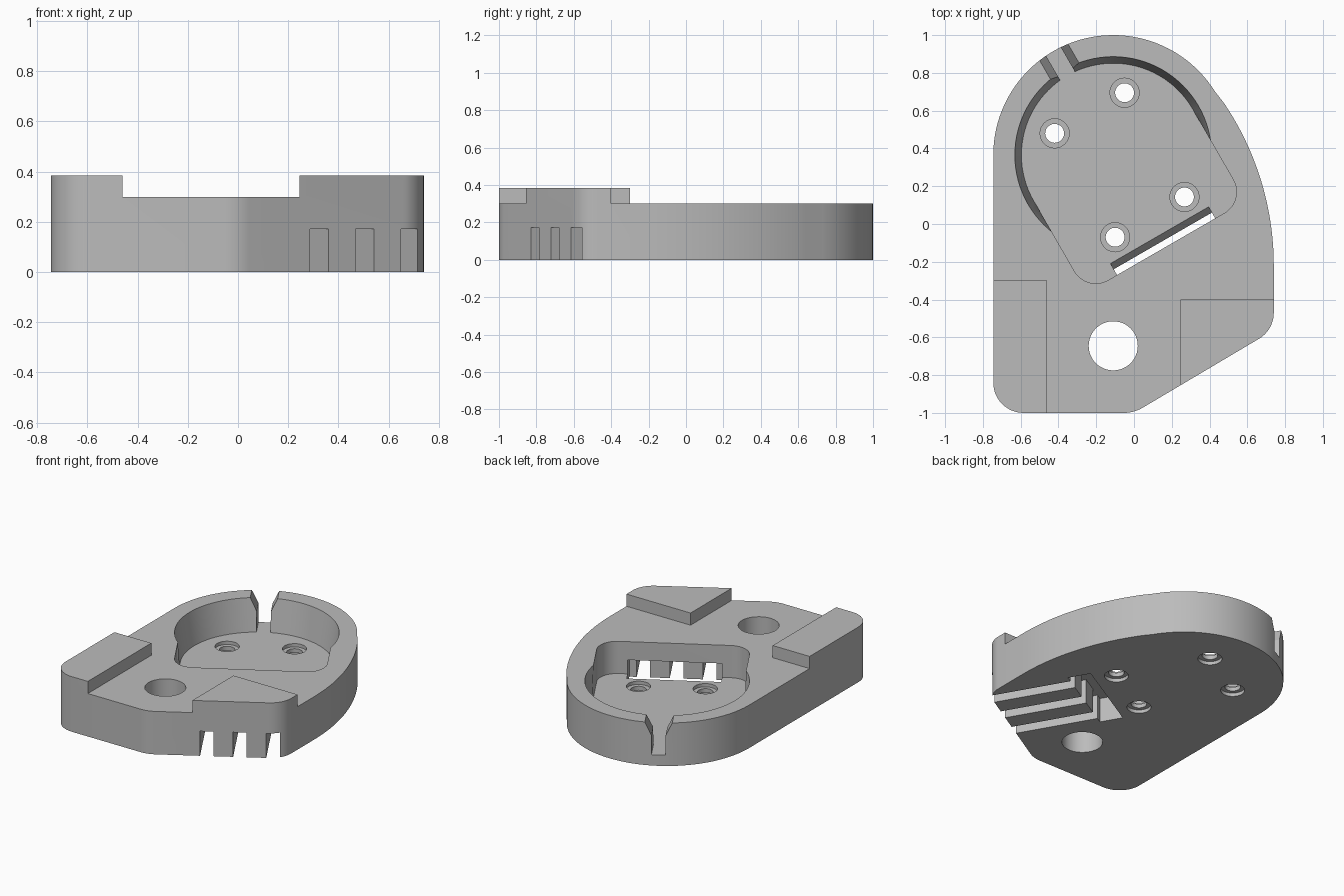
import bpy, bmesh
from math import radians, cos, sin
from mathutils import Matrix, Vector

cube = bpy.data.objects.get("Cube")
if cube:
    bpy.data.objects.remove(cube)

TOP, DECK, FLOOR, TUNNEL = 0.385, 0.30, 0.075, 0.172
# Pocket frame: local x runs along the slot, local y towards the notch
POCKET = Matrix.Translation((-0.11, 0.365, 0)) @ Matrix.Rotation(radians(30), 4, 'Z')
WORLD = Matrix.Identity(4)


def arc(cx, cy, r, a0, a1, n=12):
    angles = [radians(a0 + (a1 - a0) * i / n) for i in range(n + 1)]
    return [(cx + r * cos(a), cy + r * sin(a)) for a in angles]


def loft(name, low, high, frame):
    """Solid between two matching 3D loops."""
    bm = bmesh.new()
    a = [bm.verts.new(frame @ Vector(p)) for p in low]
    b = [bm.verts.new(frame @ Vector(p)) for p in high]
    bm.faces.new(a)
    bm.faces.new(b)
    for i in range(len(a)):
        j = (i + 1) % len(a)
        bm.faces.new((a[i], a[j], b[j], b[i]))
    bmesh.ops.recalc_face_normals(bm, faces=bm.faces)
    mesh = bpy.data.meshes.new(name)
    bm.to_mesh(mesh)
    bm.free()
    obj = bpy.data.objects.new(name, mesh)
    bpy.context.collection.objects.link(obj)
    return obj


def prism(name, pts, lo, hi, frame=WORLD, axis='Z'):
    """Extrude a 2D profile along one axis."""
    place = {'Z': lambda p, t: (p[0], p[1], t),
             'X': lambda p, t: (t, p[0], p[1]),
             'Y': lambda p, t: (p[0], t, p[1])}[axis]
    return loft(name, [place(p, lo) for p in pts], [place(p, hi) for p in pts], frame)


def cone(name, x, y, r0, r1, lo, hi, frame=WORLD, n=48):
    ring = arc(0, 0, 1, 0, 360 - 360 / n, n - 1)
    return loft(name, [(x + r0 * c, y + r0 * s, lo) for c, s in ring],
                [(x + r1 * c, y + r1 * s, hi) for c, s in ring], frame)


def cut(body, cutter):
    mod = body.modifiers.new("cut", 'BOOLEAN')
    mod.operation = 'DIFFERENCE'
    mod.solver = 'EXACT'
    mod.object = cutter
    bpy.context.view_layer.objects.active = body
    bpy.ops.object.modifier_apply(modifier=mod.name)
    bpy.data.objects.remove(cutter)


# Base plate with rounded outline, full pad height
outline = (arc(-0.585, -0.84, 0.16, 180, 270)
           + arc(-0.055, -0.80, 0.20, 270, 300)
           + arc(0.58, -0.47, 0.16, 300, 360)
           + arc(-0.796, -0.22, 1.536, 0, 34, 20)
           + arc(-0.11, 0.365, 0.635, 32, 180, 48))
body = prism("base_plate", outline, 0, TOP)

# Lower the deck, leaving the two raised pads
deck = [(-2, -0.3), (-0.46, -0.3), (-0.46, -2), (0.245, -2),
        (0.245, -0.4), (2, -0.4), (2, 2), (-2, 2)]
cut(body, prism("deck_cutter", deck, DECK, 1))

# Pocket: tapered round part and straight rounded part
taper = (0.52 - 0.485) / (DECK - FLOOR)
cut(body, cone("round_pocket", 0, 0, 0.486, 0.486 + taper * 0.3,
               FLOOR, FLOOR + 0.3, POCKET, 96))
straight = ([(0.485, 0), (-0.485, 0)] + arc(-0.355, -0.43, 0.13, 180, 270)
            + arc(0.355, -0.43, 0.13, 270, 360))
cut(body, prism("straight_pocket", straight, FLOOR, 0.5, POCKET))

# Funnel-shaped notch through the rim
notch = [(-0.045, FLOOR), (0.045, FLOOR), (0.045, 0.21), (0.101, 0.33),
         (-0.101, 0.33), (-0.045, 0.21)]
cut(body, prism("notch", notch, 0.3, 0.9, POCKET, 'Y'))

# Cross slot with a sloped side, joining the pocket to the underside
slot = [(-0.68, -0.1), (-0.525, -0.1), (-0.525, 0), (-0.49, FLOOR),
        (-0.49, TUNNEL), (-0.68, TUNNEL)]
cut(body, prism("cross_slot", slot, -0.3, 0.3, POCKET, 'X'))

# Three channels from the slot to the slanted edge
for u in (-0.21, 0, 0.21):
    channel = [(u - 0.043, -0.1), (u + 0.043, -0.1), (u + 0.043, TUNNEL), (u - 0.043, TUNNEL)]
    cut(body, prism("channel", channel, -1.6, -0.6, POCKET, 'Y'))

# Large through hole
cut(body, cone("large_hole", -0.11, -0.645, 0.13, 0.13, -0.1, 0.5))

# Screw holes, recessed from both sides
for x, y in ((-0.05, 0.695), (-0.42, 0.48), (0.267, 0.143), (-0.10, -0.07)):
    cut(body, cone("screw_hole", x, y, 0.05, 0.05, -0.1, 0.2))
    cut(body, cone("upper_recess", x, y, 0.077, 0.077, 0.052, 0.2))
    cut(body, cone("lower_recess", x, y, 0.077, 0.077, -0.1, 0.024))

# Single grey material
grey = bpy.data.materials.new("plain_grey")
grey.use_nodes = True
colour = (0.5, 0.5, 0.5, 1)
grey.diffuse_color = colour
grey.node_tree.nodes["Principled BSDF"].inputs["Base Color"].default_value = colour
body.data.materials.clear()
body.data.materials.append(grey)
for poly in body.data.polygons:
    poly.material_index = 0

bpy.ops.object.select_all(action='DESELECT')
body.select_set(True)
bpy.context.view_layer.objects.active = body
bpy.ops.object.shade_smooth_by_angle(angle=radians(25))
